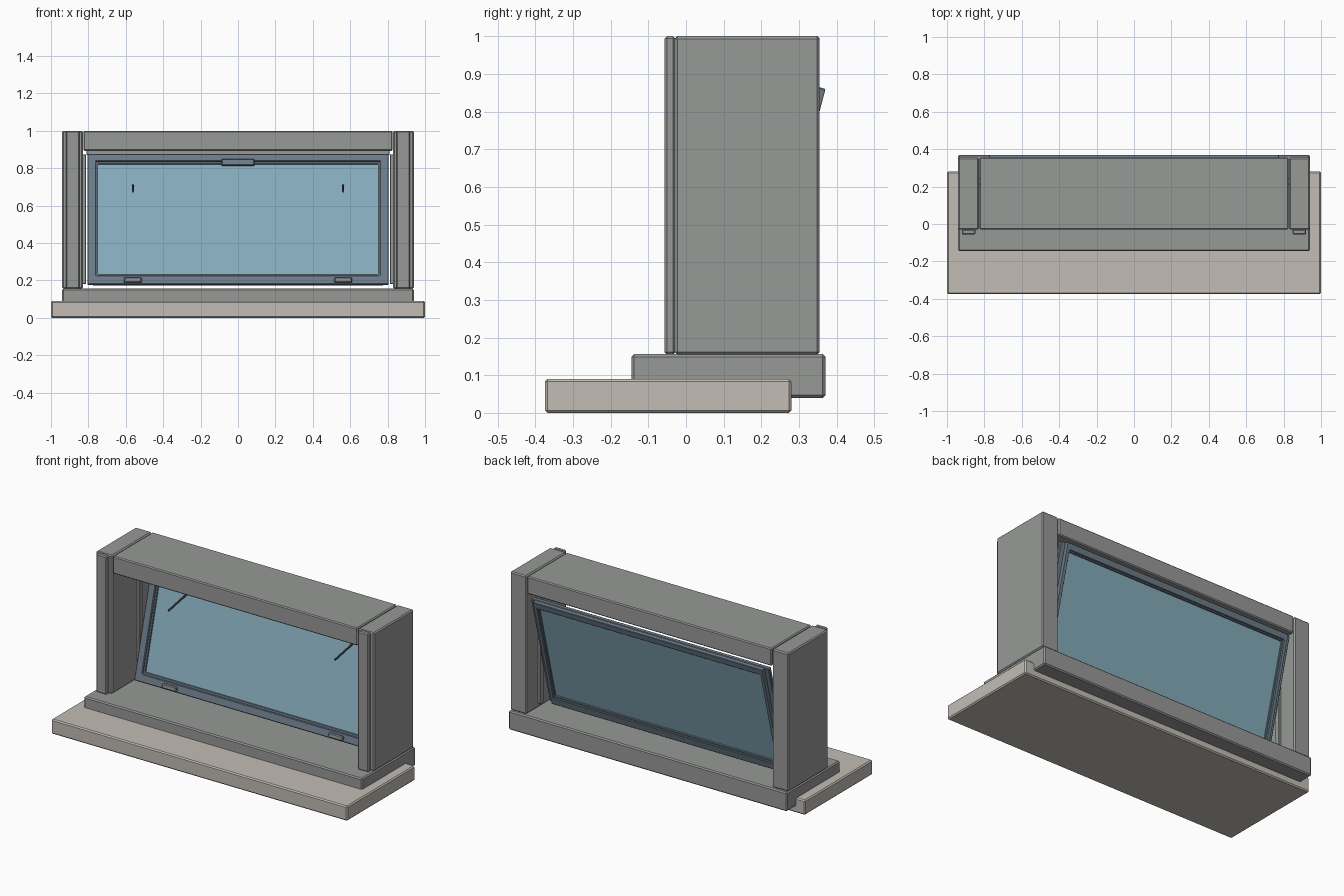
import bpy, bmesh, math
from mathutils import Matrix, Vector

cube = bpy.data.objects.get("Cube")
if cube:
    bpy.data.objects.remove(cube, do_unlink=True)


def material(name, rgb):
    m = bpy.data.materials.new(name)
    m.use_nodes = True
    m.diffuse_color = (*rgb, 1)
    m.node_tree.nodes["Principled BSDF"].inputs["Base Color"].default_value = (*rgb, 1)
    return m


stone = material("grey stone", (0.31, 0.32, 0.31))
ledge = material("warm beige stone", (0.54, 0.51, 0.46))
slate = material("slate blue frame", (0.15, 0.20, 0.25))
pane = material("blue glass", (0.24, 0.42, 0.51))
metal = material("grey metal", (0.24, 0.25, 0.26))
dark = material("dark metal", (0.09, 0.09, 0.09))

# The open sash leans outward around its lower front edge
TILT = Matrix.Translation((0, 0.146, 0.18)) @ Matrix.Rotation(math.radians(-14.7), 4, "X")


def finish(name, bm, mat, matrix, bevel):
    bmesh.ops.recalc_face_normals(bm, faces=bm.faces)
    mesh = bpy.data.meshes.new(name)
    bm.to_mesh(mesh)
    bm.free()
    mesh.transform(matrix)
    mesh.materials.append(mat)
    ob = bpy.data.objects.new(name, mesh)
    bpy.context.collection.objects.link(ob)
    if bevel:
        mod = ob.modifiers.new("edge bevel", "BEVEL")
        mod.width = bevel
        mod.segments = 1
    return ob


def box(name, x, y, z, mat, bevel=0.005, matrix=Matrix()):
    bm = bmesh.new()
    bmesh.ops.create_cube(bm, size=1)
    for v in bm.verts:
        v.co = [(a + b) / 2 + c * (b - a) for c, (a, b) in zip(v.co, (x, y, z))]
    return finish(name, bm, mat, matrix, bevel)


def ring(name, half, z, inner_half, inner_z, y, mat, bevel, matrix):
    """Rectangular frame with an opening, extruded along y."""
    bm = bmesh.new()

    def loop(h, zz, yy):
        return [bm.verts.new(p) for p in
                ((-h, yy, zz[0]), (h, yy, zz[0]), (h, yy, zz[1]), (-h, yy, zz[1]))]

    loops = [loop(half, z, y[0]), loop(inner_half, inner_z, y[0]),
             loop(inner_half, inner_z, y[1]), loop(half, z, y[1])]
    for a, b in zip(loops, loops[1:] + loops[:1]):
        for i in range(4):
            j = (i + 1) % 4
            bm.faces.new((a[i], a[j], b[j], b[i]))
    return finish(name, bm, mat, matrix, bevel)


def rod(name, start, end, radius, mat):
    start, end = Vector(start), Vector(end)
    d = end - start
    bm = bmesh.new()
    bmesh.ops.create_cone(bm, cap_ends=True, segments=10, radius1=radius,
                          radius2=radius, depth=d.length)
    m = Matrix.Translation((start + end) / 2) @ d.to_track_quat("Z", "Y").to_matrix().to_4x4()
    return finish(name, bm, mat, m, 0)


# Ledge, sill and lintel
box("base_ledge", (-1, 1), (-0.375, 0.28), (0, 0.09), ledge, 0.007)
box("sill", (-0.94, 0.94), (-0.145, 0.37), (0.04, 0.156), stone, 0.007)
box("lintel", (-0.826, 0.826), (-0.03, 0.355), (0.893, 1), stone, 0.006)

# Side posts, front trim strips and inner stops
for side, s in (("left", 1), ("right", -1)):
    def span(a, b):
        return tuple(sorted((s * a, s * b)))
    box(side + "_post", span(0.83, 0.94), (-0.03, 0.355), (0.155, 1), stone, 0.007)
    box(side + "_trim", span(0.848, 0.92), (-0.057, -0.028), (0.155, 1), stone, 0.006)
    box(side + "_stop", span(0.812, 0.832), (0.21, 0.245), (0.18, 0.873), stone, 0.003)
box("top_stop", (-0.81, 0.81), (0.21, 0.245), (0.87, 0.895), stone, 0.003)

# Sash: wide front flange, narrower rear body, inner bead and glass
H = 0.717
ring("sash_flange", 0.805, (0, H), 0.758, (0.048, H - 0.038), (0, 0.022), slate, 0.004, TILT)
ring("sash_body", 0.776, (0.002, H - 0.002), 0.754, (0.052, H - 0.042), (0.021, 0.0445),
     slate, 0.003, TILT)
ring("glazing_bead", 0.765, (0.04, H - 0.03), 0.748, (0.06, H - 0.05), (0.010, 0.036),
     slate, 0.002, TILT)
box("glass_pane", (-0.756, 0.756), (0.02, 0.026), (0.05, H - 0.04), pane, 0, TILT)

# Handle, hinges and stay rods
box("handle", (-0.088, 0.088), (-0.016, 0.004), (0.652, 0.69), slate, 0.005, TILT)
for side, s in (("left", 1), ("right", -1)):
    x = s * 0.562
    box(side + "_hinge", (x - 0.048, x + 0.048), (-0.018, 0.004), (0.005, 0.034),
        metal, 0.006, TILT)
    rod(side + "_stay_rod", (x, 0.133, 0.675), (x, 0.305, 0.708), 0.006, dark)
